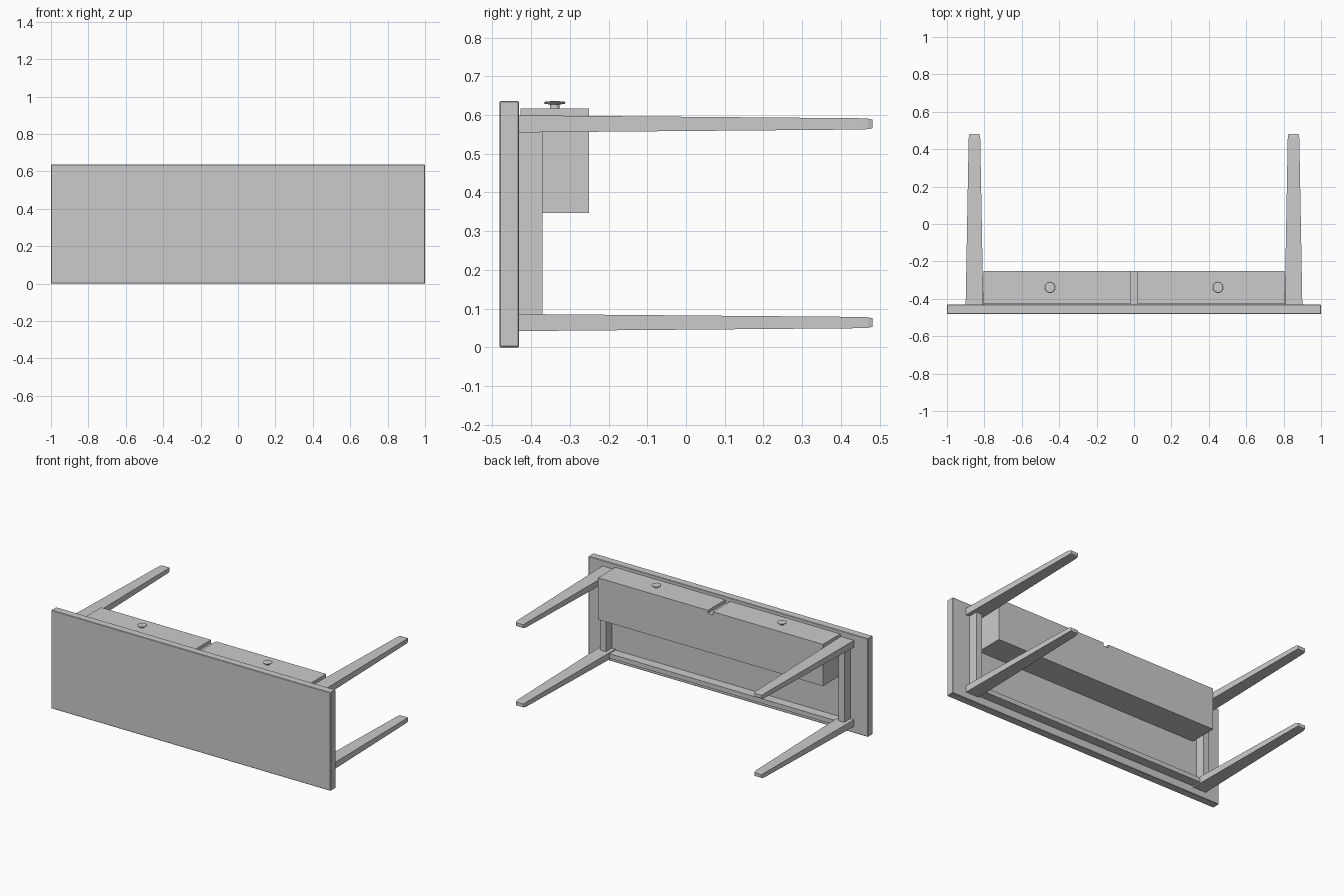
import bpy, bmesh
from mathutils import Vector

if "Cube" in bpy.data.objects:
    bpy.data.objects.remove(bpy.data.objects["Cube"])


def finish(bm, name):
    bmesh.ops.recalc_face_normals(bm, faces=bm.faces[:])
    me = bpy.data.meshes.new(name)
    bm.to_mesh(me)
    bm.free()
    ob = bpy.data.objects.new(name, me)
    bpy.context.collection.objects.link(ob)
    return ob


def box(name, x, y, z, bevel=0):
    bm = bmesh.new()
    bmesh.ops.create_cube(bm, size=1)
    for v in bm.verts:
        v.co = Vector([(r[0] + r[1]) / 2 + c * (r[1] - r[0])
                       for c, r in zip(v.co, (x, y, z))])
    ob = finish(bm, name)
    if bevel:
        m = ob.modifiers.new("edge_bevel", 'BEVEL')
        m.width, m.segments = bevel, 1
    return ob


def leg(name, x, z):
    # rectangular sections along y: (y, half width, half height)
    sections = [(-0.432, 0.047, 0.022), (-0.37, 0.046, 0.0215),
                (0.455, 0.031, 0.0145), (0.47, 0.030, 0.0135), (0.482, 0.026, 0.011)]
    bm = bmesh.new()
    rings = [[bm.verts.new((x + sx * w, y, z + sz * h))
              for sx, sz in ((-1, -1), (1, -1), (1, 1), (-1, 1))]
             for y, w, h in sections]
    for a, b in zip(rings, rings[1:]):
        for i in range(4):
            j = (i + 1) % 4
            bm.faces.new((a[i], a[j], b[j], b[i]))
    bm.faces.new(rings[0])
    bm.faces.new(rings[-1])
    finish(bm, name)


def knob(name, x, y, z):
    # turned profile: (radius, height)
    profile = [(0, -0.002), (0.013, -0.002), (0.012, 0.010), (0.026, 0.012),
               (0.028, 0.015), (0.024, 0.018), (0, 0.019)]
    bm = bmesh.new()
    vs = [bm.verts.new((x + r, y, z + h)) for r, h in profile]
    es = [bm.edges.new(p) for p in zip(vs, vs[1:])]
    bmesh.ops.spin(bm, geom=vs + es, cent=(x, y, z), axis=(0, 0, 1),
                   angle=6.283185307, steps=24)
    bmesh.ops.remove_doubles(bm, verts=bm.verts[:], dist=0.0001)
    ob = finish(bm, name)
    bpy.context.view_layer.objects.active = ob
    ob.select_set(True)
    bpy.ops.object.shade_smooth_by_angle()
    ob.select_set(False)


# Desk lies on its long edge: the top is the front panel
box("table_top", (-1, 1), (-0.482, -0.431), (0, 0.636), 0.003)

# Drawer housing and long rail between the lower legs
box("drawer_case", (-0.805, 0.805), (-0.431, -0.25), (0.347, 0.597))
box("back_rail", (-0.81, 0.81), (-0.431, -0.37), (0.05, 0.08))

for side, s in (("left", -1), ("right", 1)):
    for end, z in (("front", 0.577), ("back", 0.064)):
        leg(f"{end}_leg_{side}", s * 0.853, z)
    box(f"side_rail_{side}", sorted((s * 0.832, s * 0.874)), (-0.431, -0.37), (0.08, 0.56))
    box(f"drawer_front_{side}", sorted((s * 0.018, s * 0.805)), (-0.427, -0.25), (0.597, 0.617))
    knob(f"drawer_knob_{side}", s * 0.449, -0.339, 0.617)
